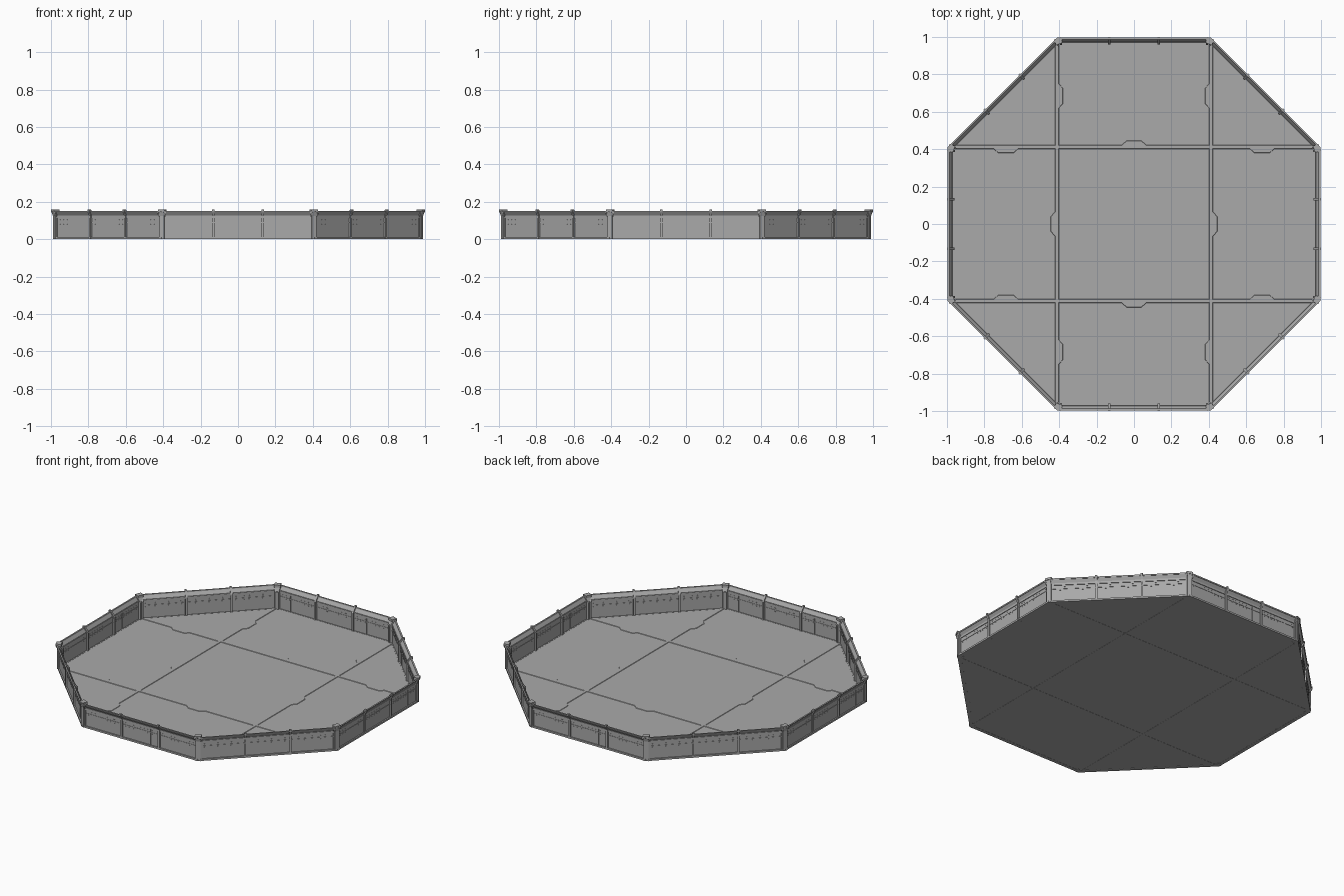
import bpy, bmesh, math
from mathutils import Matrix

cube = bpy.data.objects.get("Cube")
if cube:
    bpy.data.objects.remove(cube, do_unlink=True)

grey = bpy.data.materials.new("concrete grey")
grey.use_nodes = True
COLOUR = (0.4, 0.4, 0.4, 1)
grey.diffuse_color = COLOUR
grey.node_tree.nodes["Principled BSDF"].inputs["Base Color"].default_value = COLOUR

T = math.tan(math.pi / 8)


def prism(bm, ends):
    """Join two matching outlines into a closed solid."""
    a, b = [[bm.verts.new(p) for p in end] for end in ends]
    bm.faces.new(a)
    bm.faces.new(b[::-1])
    for i in range(len(a)):
        j = (i + 1) % len(a)
        bm.faces.new((a[j], a[i], b[i], b[j]))


def section(bm, profile, u0=None, u1=None):
    """Sweep an (outward, height) profile along a wall; mitred if no limits."""
    prism(bm, [[(-a * T if u0 is None else u0, -a, z) for a, z in profile],
               [(a * T if u1 is None else u1, -a, z) for a, z in profile]])


def rect(a0, a1, z0, z1):
    return [(a0, z0), (a1, z0), (a1, z1), (a0, z1)]


def finish(name, bm, count=1, turn=0.0):
    """Repeat the geometry around the centre and make the object."""
    source = bm.verts[:] + bm.edges[:] + bm.faces[:]
    for i in range(count):
        if i:
            copy = bmesh.ops.duplicate(bm, geom=source)["geom"]
            verts = [g for g in copy if isinstance(g, bmesh.types.BMVert)]
            bmesh.ops.transform(bm, verts=verts,
                                matrix=Matrix.Rotation(i * math.tau / count, 4, "Z"))
    bmesh.ops.rotate(bm, verts=bm.verts[:], matrix=Matrix.Rotation(turn, 3, "Z"))
    bmesh.ops.recalc_face_normals(bm, faces=bm.faces[:])
    mesh = bpy.data.meshes.new(name)
    bm.to_mesh(mesh)
    bm.free()
    mesh.materials.append(grey)
    obj = bpy.data.objects.new(name, mesh)
    bpy.context.collection.objects.link(obj)
    return obj


# Octagonal floor slab
bm = bmesh.new()
ring = [(math.cos(k), math.sin(k)) for k in
        [(i + 0.5) * math.tau / 8 for i in range(8)]]
R = 0.978 / math.cos(math.pi / 8)
prism(bm, [[(x * R, y * R, z) for x, y in ring] for z in (0.001, 0.01)])
finish("floor_slab", bm)

# Raised joints between floor tiles, with interlocking tabs
bm = bmesh.new()


def joint_outline(inset, z):
    near, far = 0.40 + inset, 0.424 - inset
    pts = [(-0.97, far), (-0.97, near)]
    for c in (-0.685, 0.685):
        pts += [(c - 0.065, near), (c - 0.04, near - 0.022),
                (c + 0.04, near - 0.022), (c + 0.065, near)]
    pts += [(0.97, near), (0.97, far), (0.065, far), (0.04, far + 0.022),
            (-0.04, far + 0.022), (-0.065, far)]
    return [(x, y, z) for x, y in pts]


prism(bm, [joint_outline(0, 0.009), joint_outline(0.003, 0.0125)])
finish("floor_joints", bm, 4)

# Thin joint lines underneath
bm = bmesh.new()
prism(bm, [[(-0.97, 0.408, z), (0.97, 0.408, z), (0.97, 0.416, z),
            (-0.97, 0.416, z)] for z in (0.0, 0.004)])
finish("underside_joints", bm, 4)

# Wall panels with the upper band leaning outward
bm = bmesh.new()
section(bm, [(0.972, 0.002), (0.979, 0.002), (0.979, 0.126), (0.994, 0.149),
             (0.989, 0.151), (0.972, 0.128)])
finish("wall_panels", bm, 8)

# Horizontal rails along both wall faces
bm = bmesh.new()
section(bm, rect(0.966, 0.987, 0.0, 0.011))
section(bm, rect(0.970, 0.981, 0.088, 0.092))
section(bm, rect(0.969, 0.983, 0.113, 0.126))
section(bm, [(0.985, 0.145), (0.994, 0.145), (0.996, 0.152), (0.987, 0.152)])
finish("wall_rails", bm, 8)

# Upright posts that follow the lean
bm = bmesh.new()
POST = [(0.961, 0.0), (0.988, 0.0), (0.988, 0.125), (1.0, 0.148),
        (1.0, 0.16), (0.986, 0.16), (0.961, 0.124)]
for u in (-0.132, 0.132):
    section(bm, POST, u - 0.006, u + 0.006)
for u in (-0.39, 0.39):
    section(bm, [(a - 0.004, z * 0.95) for a, z in POST], u - 0.005, u + 0.005)
finish("wall_posts", bm, 8)

# Panel seams
bm = bmesh.new()
for u in (-0.225, 0.07, 0.31):
    section(bm, rect(0.971, 0.980, 0.01, 0.113), u - 0.0015, u + 0.0015)
finish("panel_seams", bm, 8)

# Rows of small fasteners on both faces
bm = bmesh.new()
for bay in (-0.264, 0, 0.264):
    for i in range(-4, 5):
        u = bay + i * 0.026
        for z in (0.08, 0.102):
            section(bm, rect(0.971, 0.980, z, z + 0.0025), u - 0.004, u + 0.004)
finish("panel_fasteners", bm, 8)

# Corner posts and their caps
bm = bmesh.new()
section(bm, [(1.04, 0.0), (1.066, 0.0), (1.066, 0.125), (1.072, 0.147),
             (1.05, 0.147), (1.04, 0.125)], -0.014, 0.014)
section(bm, rect(1.042, 1.074, 0.145, 0.16), -0.019, 0.019)
finish("corner_posts", bm, 8, math.pi / 8)
